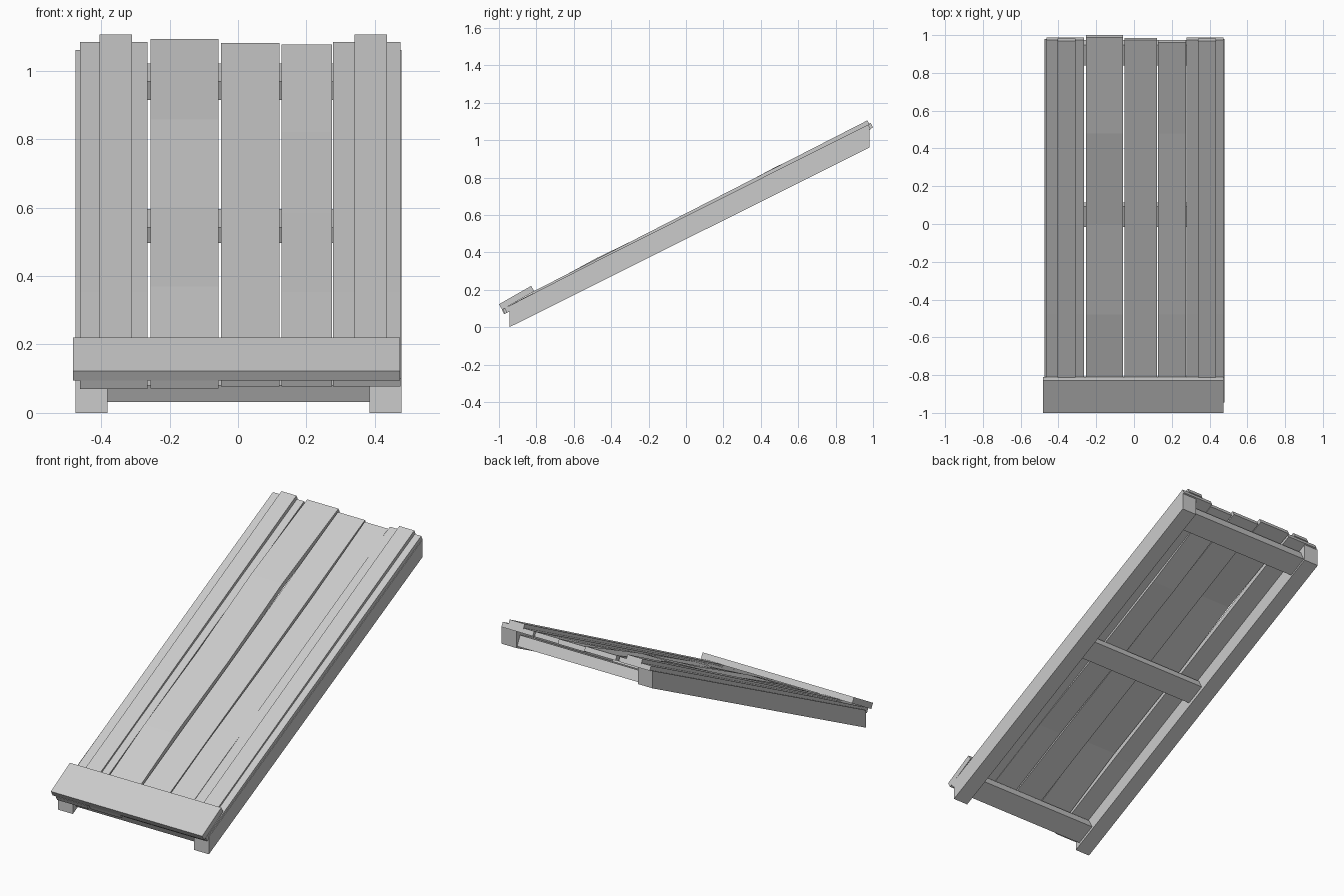
import bpy, bmesh, math

if "Cube" in bpy.data.objects:
    bpy.data.objects.remove(bpy.data.objects["Cube"])

ANG = math.atan2(0.96, 1.925)          # slope of the ramp
S, C = math.sin(ANG), math.cos(ANG)


def rail_top(y):
    return 0.10 + (y + 0.945) * 0.4987


def prism(name, profile, x0, x1):
    """Extrude a closed (y, z) profile from x0 to x1."""
    bm = bmesh.new()
    a = [bm.verts.new((x0, y, z)) for y, z in profile]
    face = bm.faces.new(a)
    r = bmesh.ops.extrude_face_region(bm, geom=[face])
    for v in r["geom"]:
        if isinstance(v, bmesh.types.BMVert):
            v.co.x = x1
    bmesh.ops.recalc_face_normals(bm, faces=bm.faces)
    me = bpy.data.meshes.new(name)
    bm.to_mesh(me)
    bm.free()
    ob = bpy.data.objects.new(name, me)
    bpy.context.collection.objects.link(ob)
    return ob


def board(name, x0, x1, tops, t):
    """Board whose top edge follows (y, height above rail); thickness t."""
    top = [(y, rail_top(y) + h) for y, h in tops]
    low = [(y + S * t, z - C * t) for y, z in reversed(top)]
    return prism(name, top + low, x0, x1)


# side rails with upright-cut ends
rail = [(-0.945, 0.0), (0.98, 0.96), (0.98, 1.06), (-0.945, 0.10)]
prism("left_rail", rail, -0.475, -0.382)
prism("right_rail", rail, 0.385, 0.478)

# cross bars between the rails
for name, y, t in (("lower", -0.94, 0.055), ("middle", -0.015, 0.05), ("upper", 0.84, 0.06)):
    board(name + "_cross_bar", -0.384, 0.387, [(y, -0.022), (y + 0.107, -0.022)], t)

# slightly warped deck planks: x range, end positions, warp heights
keys = (-0.48, 0.0, 0.48)
planks = [
    (-0.462, -0.265, -0.985, 0.975, (0.014, 0.021, 0.023, 0.025, 0.026)),
    (-0.255, -0.057, -0.980, 0.988, (0.013, 0.037, 0.030, 0.047, 0.028)),
    (-0.050, 0.121, -0.970, 0.973, (0.014, 0.018, 0.018, 0.022, 0.024)),
    (0.127, 0.275, -0.970, 0.962, (0.014, 0.021, 0.012, 0.010, 0.025)),
    (0.277, 0.475, -0.970, 0.975, (0.014, 0.021, 0.023, 0.025, 0.026)),
]
for i, (x0, x1, y0, y1, h) in enumerate(planks):
    ys = (y0,) + keys + (y1,)
    board(f"deck_plank_{i + 1}", x0, x1, list(zip(ys, h)), 0.027)

# raised guide battens along both sides
for name, x0, x1 in (("left", -0.405, -0.310), ("right", 0.340, 0.435)):
    board(name + "_batten", x0, x1, [(-0.825, 0.027), (0.97, 0.051)], 0.026)

# wide board across the foot
prism("foot_board", [(-1.0, 0.123), (-0.828, 0.221), (-0.811, 0.192), (-0.983, 0.094)],
      -0.482, 0.474)
